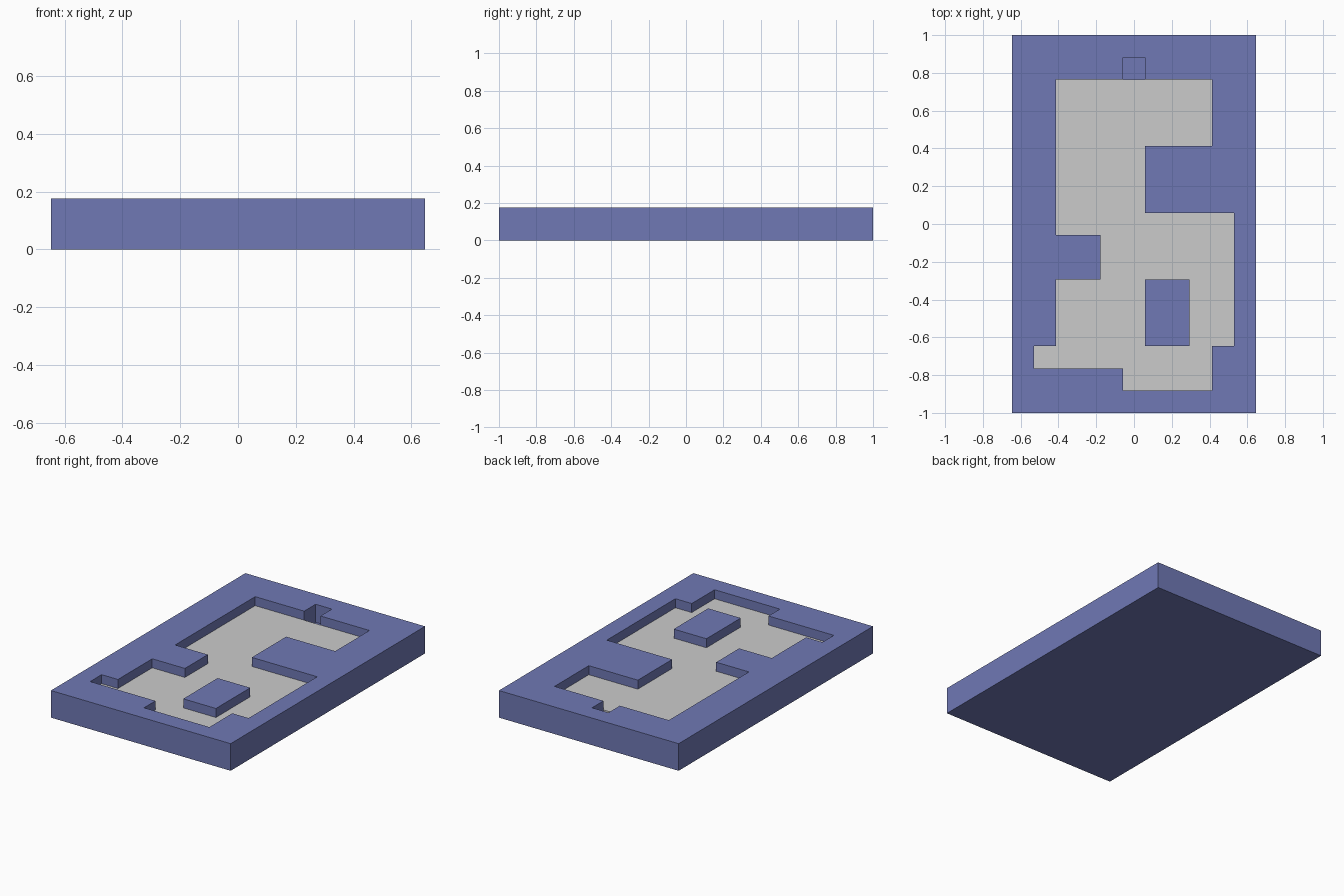
import bpy, bmesh

if "Cube" in bpy.data.objects:
    bpy.data.objects.remove(bpy.data.objects["Cube"])

C = 2 / 17            # one map cell: the tray is 11 x 17 cells
BASE, FLOOR, TOP = 0.5 * C, C, 1.5 * C

blue = bpy.data.materials.new("wall_blue")
blue.diffuse_color = (0.16, 0.19, 0.46, 1)
blue.use_nodes = True
blue.node_tree.nodes["Principled BSDF"].inputs["Base Color"].default_value = blue.diffuse_color


def prism(name, cells, z0, z1, mat=None):
    """Extrude an outline given in cell coordinates from z0 up to z1."""
    bm = bmesh.new()
    face = bm.faces.new([bm.verts.new(((i - 5.5) * C, (j - 8.5) * C, z0))
                         for i, j in cells])
    ext = bmesh.ops.extrude_face_region(bm, geom=[face])
    bmesh.ops.translate(bm, vec=(0, 0, z1 - z0),
                        verts=[v for v in ext["geom"]
                               if isinstance(v, bmesh.types.BMVert)])
    bmesh.ops.recalc_face_normals(bm, faces=bm.faces)
    me = bpy.data.meshes.new(name)
    bm.to_mesh(me)
    bm.free()
    if mat:
        me.materials.append(mat)
    ob = bpy.data.objects.new(name, me)
    bpy.context.collection.objects.link(ob)
    return ob


def rect(i0, j0, i1, j1):
    return [(i0, j0), (i1, j0), (i1, j1), (i0, j1)]


# room outline, anticlockwise; the doorway is inserted on the back wall
front = [(1, 2), (5, 2), (5, 1), (9, 1), (9, 3), (10, 3), (10, 9), (6, 9),
         (6, 12), (9, 12), (9, 15)]
back = [(2, 15), (2, 8), (4, 8), (4, 6), (2, 6), (2, 3), (1, 3)]
doorway = [(6, 15), (6, 16), (5, 16), (5, 15)]

# blue walls: a slab with the room and doorway cut out
walls = prism("walls", rect(0, 0, 11, 17), 0, TOP, blue)
cutter = prism("room_cutter", front + doorway + back, BASE, TOP + 0.1, blue)
cutter.hide_render = True
mod = walls.modifiers.new("room", "BOOLEAN")
mod.object = cutter
mod.operation = "DIFFERENCE"
mod.solver = "EXACT"
bpy.context.view_layer.objects.active = walls
bpy.ops.object.modifier_apply(modifier="room")
bpy.data.objects.remove(cutter)

# grey floor filling the room, stopping at the doorway
prism("floor", front + back, BASE, FLOOR)

# free-standing block inside the room
prism("inner_block", rect(6, 3, 8, 6), BASE, TOP, blue)
